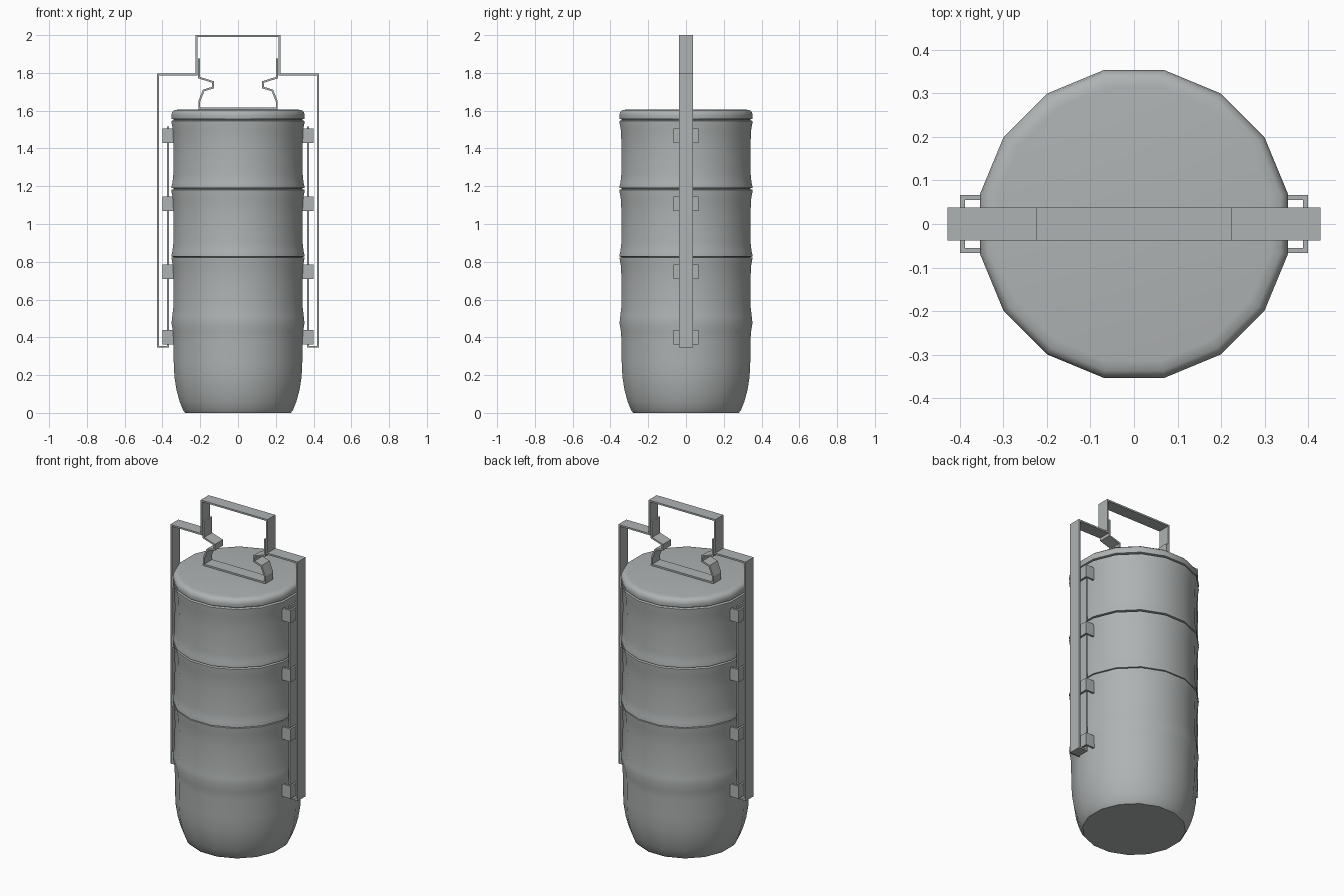
import bpy, bmesh, math
from mathutils import Vector

if "Cube" in bpy.data.objects:
    bpy.data.objects.remove(bpy.data.objects["Cube"])

steel = bpy.data.materials.new("brushed steel grey")
steel.diffuse_color = (0.43, 0.45, 0.45, 1)
steel.use_nodes = True
steel.node_tree.nodes["Principled BSDF"].inputs["Base Color"].default_value = steel.diffuse_color


def finish(name, bm):
    bmesh.ops.recalc_face_normals(bm, faces=bm.faces)
    me = bpy.data.meshes.new(name)
    bm.to_mesh(me)
    bm.free()
    ob = bpy.data.objects.new(name, me)
    bpy.context.collection.objects.link(ob)
    me.materials.append(steel)
    return ob


def lathe(name, profile, sides=16):
    """Closed 16-sided turned body; profile is (radius, z) from bottom to top."""
    bm = bmesh.new()
    rings = []
    for r, z in profile:
        angs = [2 * math.pi * (i + 0.5) / sides for i in range(sides)]
        rings.append([bm.verts.new((r * math.cos(a), r * math.sin(a), z)) for a in angs])
    for a, b in zip(rings, rings[1:]):
        for i in range(sides):
            j = (i + 1) % sides
            bm.faces.new((a[i], a[j], b[j], b[i]))
    bm.faces.new(rings[0])
    bm.faces.new(rings[-1])
    ob = finish(name, bm)
    ob.data.shade_smooth()
    ob.data.set_sharp_from_angle(angle=math.radians(40))
    return ob


def ribbon(name, path, thick, lo, hi, to3d):
    """Flat strap following a 2D path with mitred corners, extruded from lo to hi."""
    pts = [Vector(p) for p in path]
    bm = bmesh.new()
    rows = []
    for i, p in enumerate(pts):
        dirs = []
        if i > 0:
            dirs.append((p - pts[i - 1]).normalized())
        if i < len(pts) - 1:
            dirs.append((pts[i + 1] - p).normalized())
        ns = [Vector((-d.y, d.x)) for d in dirs]
        n = sum(ns, Vector((0, 0))).normalized()
        off = n * (thick / 2 / n.dot(ns[0]))
        corners = [(p + off, lo), (p + off, hi), (p - off, hi), (p - off, lo)]
        rows.append([bm.verts.new(to3d(q.x, q.y, w)) for q, w in corners])
    for a, b in zip(rows, rows[1:]):
        for i in range(4):
            j = (i + 1) % 4
            bm.faces.new((a[i], a[j], b[j], b[i]))
    bm.faces.new(rows[0])
    bm.faces.new(rows[-1])
    return finish(name, bm)


def mirrored(half):
    return half + [(-x, z) for x, z in reversed(half)]


# Bottom bowl, flowing into the first tier
lathe("bottom_bowl", [
    (0.285, 0), (0.297, 0.015), (0.315, 0.06), (0.332, 0.12), (0.343, 0.19), (0.347, 0.27),
    (0.348, 0.38), (0.351, 0.43), (0.359, 0.475), (0.355, 0.51), (0.349, 0.56),
    (0.348, 0.70), (0.351, 0.775), (0.358, 0.815), (0.358, 0.822), (0.345, 0.825)])

# Upper stacked tiers
for k, (z0, z1) in enumerate([(0.825, 1.188), (1.188, 1.553)]):
    lathe(f"tier_{k + 2}", [
        (0.345, z0), (0.359, z0 + 0.003), (0.359, z0 + 0.011), (0.354, z0 + 0.03),
        (0.349, z0 + 0.075), (0.348, z0 + 0.22), (0.351, z1 - 0.06),
        (0.359, z1 - 0.015), (0.359, z1 - 0.007), (0.345, z1 - 0.003), (0.345, z1)])

# Lid
lathe("lid", [(0.345, 1.553), (0.358, 1.557), (0.36, 1.575), (0.356, 1.593),
              (0.343, 1.603), (0.32, 1.606)])

# Carrying frame: inner strips, outer strips and top handle in one strap
xz = lambda x, z, y: (x, y, z)
ribbon("carrying_frame", mirrored([
    (0.37, 1.515), (0.37, 0.35), (0.423, 0.35), (0.423, 1.792),
    (0.219, 1.792), (0.219, 1.995)]), 0.01, -0.038, 0.038, xz)

# Sprung latch on the lid
ribbon("lid_latch", mirrored([
    (0.206, 1.875), (0.206, 1.775), (0.133, 1.752), (0.133, 1.722),
    (0.182, 1.707), (0.205, 1.65), (0.205, 1.611)]), 0.01, -0.038, 0.038, xz)

# Strap guides on both sides of every tier
for side, s in (("right", 1), ("left", -1)):
    for k, z in enumerate((0.40, 0.748, 1.108, 1.468)):
        ribbon(f"{side}_guide_{k + 1}",
               [(s * 0.335, -0.061), (s * 0.394, -0.061), (s * 0.394, 0.061), (s * 0.335, 0.061)],
               0.012, z - 0.038, z + 0.038, lambda x, y, w: (x, y, w))
